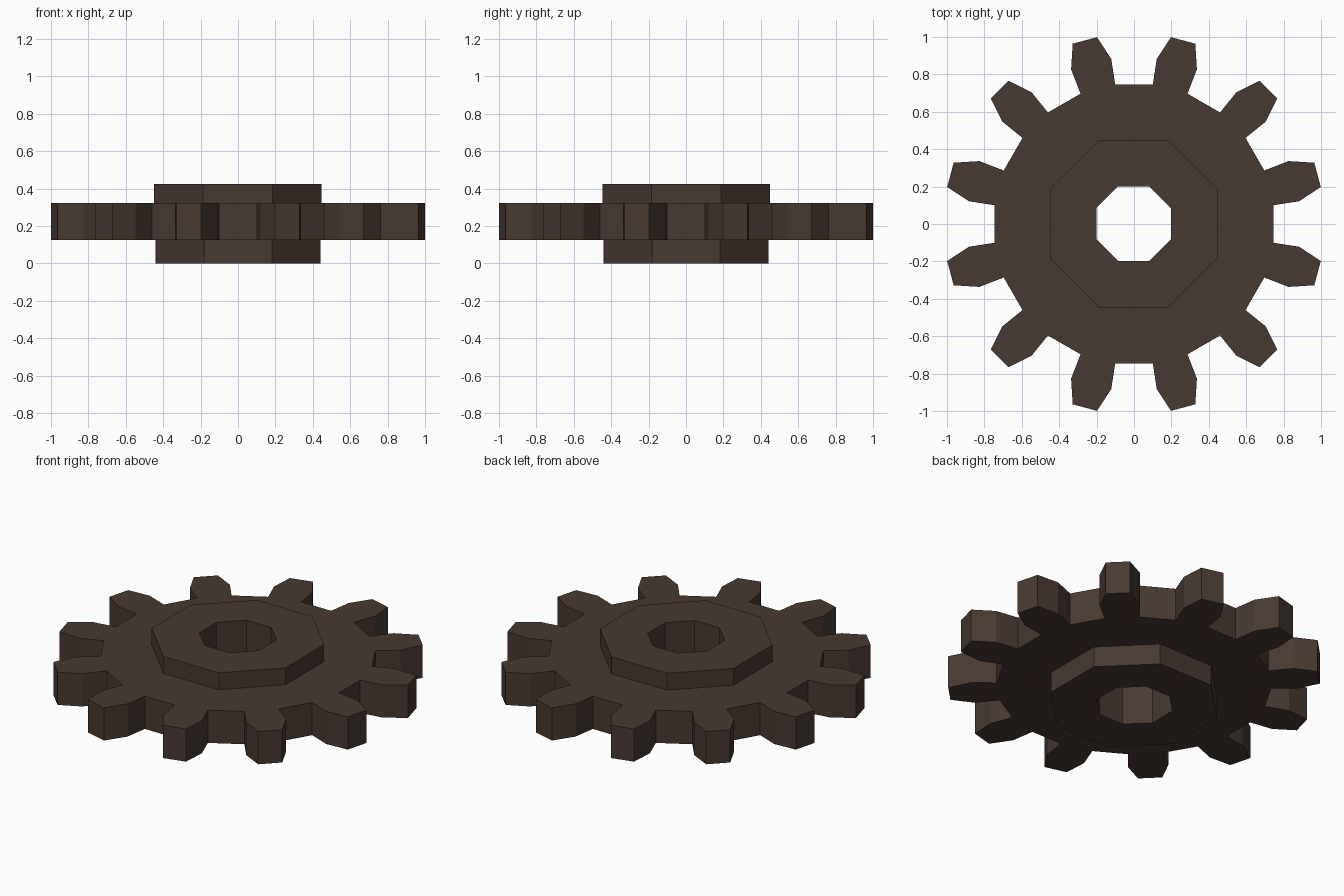
import bpy, bmesh, math

if "Cube" in bpy.data.objects:
    bpy.data.objects.remove(bpy.data.objects["Cube"])

TEETH = 12
TOOTH = [(0.747, -0.096), (0.885, -0.111), (1.016, -0.067),
         (1.016, 0.067), (0.885, 0.111), (0.747, 0.096)]  # radial, sideways


def octagon(r, cx=0.0, cy=0.0):
    angles = [math.radians(22.5 + 45 * i) for i in range(8)]
    return [(cx + r * math.cos(a), cy + r * math.sin(a)) for a in angles]


def gear_outline():
    pts = []
    for k in range(TEETH):
        a = math.radians(15 + k * 360 / TEETH)
        c, s = math.cos(a), math.sin(a)
        pts += [(r * c - t * s, r * s + t * c) for r, t in TOOTH]
    return pts


bm = bmesh.new()


def loop(points, z):
    return [bm.verts.new((x, y, z)) for x, y in points]


def edges(ring):
    out = []
    for i, v in enumerate(ring):
        w = ring[(i + 1) % len(ring)]
        out.append(bm.edges.get((v, w)) or bm.edges.new((v, w)))
    return out


def wall(a, b):
    n = len(a)
    for i in range(n):
        j = (i + 1) % n
        bm.faces.new((a[i], a[j], b[j], b[i]))


def flat(outer, inner):
    bmesh.ops.triangle_fill(bm, edges=edges(outer) + edges(inner), use_beauty=True)


# Cross-section rings, from the bottom of the bore round to the top
bore_low = loop(octagon(0.216, -0.002, 0.002), 0.0)
collar_low = loop(octagon(0.477), 0.0)
collar_low_root = loop(octagon(0.477), 0.125)
gear_low = loop(gear_outline(), 0.125)
gear_top = loop(gear_outline(), 0.323)
collar_top_root = loop(octagon(0.484, -0.002, 0.002), 0.323)
collar_top = loop(octagon(0.484, -0.002, 0.002), 0.425)
bore_top = loop(octagon(0.216, -0.002, 0.002), 0.425)

# Lower collar, toothed wheel, upper collar, bore
wall(bore_low, collar_low)
wall(collar_low, collar_low_root)
flat(gear_low, collar_low_root)
wall(gear_low, gear_top)
flat(gear_top, collar_top_root)
wall(collar_top_root, collar_top)
wall(collar_top, bore_top)
wall(bore_top, bore_low)

bmesh.ops.recalc_face_normals(bm, faces=bm.faces)
bmesh.ops.dissolve_limit(bm, angle_limit=0.001, verts=bm.verts, edges=bm.edges)
mesh = bpy.data.meshes.new("gear_wheel")
bm.to_mesh(mesh)
bm.free()

brown = bpy.data.materials.new("dark brown metal")
brown.diffuse_color = (0.065, 0.042, 0.032, 1)
brown.use_nodes = True
brown.node_tree.nodes["Principled BSDF"].inputs["Base Color"].default_value = brown.diffuse_color
mesh.materials.append(brown)
gear = bpy.data.objects.new("gear_wheel", mesh)
bpy.context.collection.objects.link(gear)
